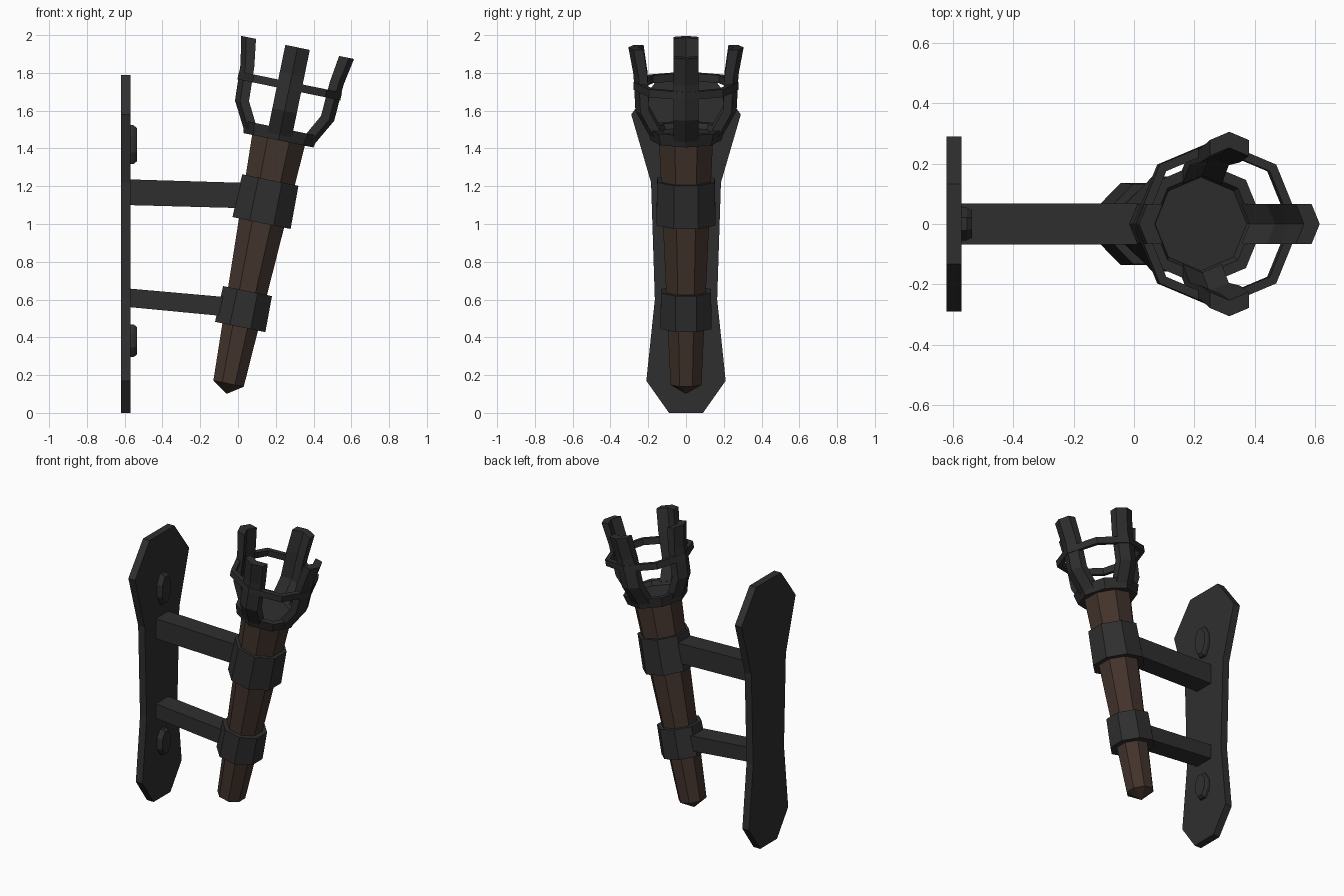
import bpy, bmesh, math
from mathutils import Vector, Matrix

if "Cube" in bpy.data.objects:
    bpy.data.objects.remove(bpy.data.objects["Cube"])


def material(name, rgb):
    m = bpy.data.materials.new(name)
    m.diffuse_color = (*rgb, 1)
    m.use_nodes = True
    m.node_tree.nodes["Principled BSDF"].inputs["Base Color"].default_value = m.diffuse_color
    return m


IRON = material("dark iron", (0.028, 0.028, 0.028))
WOOD = material("dark wood", (0.056, 0.034, 0.025))

# Torch axis: leans away from the wall
TILT = Matrix.Translation((-0.05, 0, 0.155)) @ Matrix.Rotation(math.radians(11.6), 4, 'Y')


def finish(name, bm, mat, matrix=Matrix()):
    bm.transform(matrix)
    bmesh.ops.recalc_face_normals(bm, faces=bm.faces[:])
    me = bpy.data.meshes.new(name)
    bm.to_mesh(me)
    bm.free()
    me.materials.append(mat)
    ob = bpy.data.objects.new(name, me)
    bpy.context.collection.objects.link(ob)
    return ob


def loft(name, rings, mat, matrix=Matrix(), closed=False):
    """Skin a list of equally sized point rings; cap the ends unless closed."""
    bm = bmesh.new()
    vs = [[bm.verts.new(p) for p in ring] for ring in rings]
    n = len(vs[0])
    pairs = list(zip(vs, vs[1:])) + ([(vs[-1], vs[0])] if closed else [])
    for a, b in pairs:
        for i in range(n):
            j = (i + 1) % n
            bm.faces.new((a[i], a[j], b[j], b[i]))
    if not closed:
        bm.faces.new(vs[0])
        bm.faces.new(vs[-1])
    return finish(name, bm, mat, matrix)


def octagon(r, h, offset=0.0):
    return [(r * math.cos(math.tau * i / 8 + offset),
             r * math.sin(math.tau * i / 8 + offset), h) for i in range(8)]


def lathe(name, profile, mat, flat=False, closed=False):
    """Octagonal turning on the torch axis; flat=True gives radii to the flats."""
    k, off = (1 / math.cos(math.pi / 8), math.pi / 8) if flat else (1, 0)
    return loft(name, [octagon(r * k, h, off) for r, h in profile], mat, TILT, closed)


# Wall plate
half = [(0.09, 0), (0.21, 0.17), (0.165, 0.6), (0.185, 1.22), (0.29, 1.58), (0.133, 1.79)]
outline = half + [(-y, z) for y, z in reversed(half)]
loft("wall_plate", [[(x, y, z) for y, z in outline] for x in (-0.62, -0.57)], IRON)

# Elongated bolt heads on the plate
for name, z, rz in (("upper_bolt", 1.42, 0.105), ("lower_bolt", 0.382, 0.088)):
    rings = [[(x, s * 0.055 * c[0], z + s * rz * c[1]) for c in octagon(1.06, 0, math.pi / 8)]
             for x, s in ((-0.575, 1), (-0.553, 1), (-0.535, 0.85))]
    loft(name, rings, IRON)

# Arms from plate to bands: (x, bottom z, top z) at each end
for name, ends in (("upper_arm", ((-0.575, 1.10, 1.236), (0.06, 1.083, 1.217))),
                   ("lower_arm", ((-0.575, 0.56, 0.658), (-0.03, 0.508, 0.61)))):
    loft(name, [[(x, -0.067, a), (x, 0.067, a), (x, 0.067, b), (x, -0.067, b)]
                for x, a, b in ends], IRON)

# Wooden handle with pointed foot, and two iron bands
lathe("handle", [(0.004, -0.053), (0.082, 0.0), (0.143, 1.33)], WOOD, flat=True)
lathe("upper_band", [(0.157, 0.868), (0.152, 1.10)], IRON, flat=True)
lathe("lower_band", [(0.136, 0.306), (0.132, 0.50)], IRON, flat=True)

# Fire basket: collar with floor, hoop, four ridged prongs
lathe("basket_collar", [(0.188, 1.315), (0.206, 1.38), (0.168, 1.38), (0.155, 1.35)], IRON)
lathe("basket_hoop", [(0.278, 1.588), (0.278, 1.63), (0.247, 1.63), (0.247, 1.588)],
      IRON, closed=True)

# outer radius, outer height, inner radius, inner height
prong = [(0.197, 1.345, 0.160, 1.37), (0.268, 1.475, 0.222, 1.487),
         (0.278, 1.67, 0.231, 1.67), (0.305, 1.817, 0.252, 1.817)]
W, RIDGE = 0.066, 0.066 * math.tan(math.pi / 8)
for i, side in enumerate(("outer", "rear", "wall", "front")):
    rings = [[(ro, 0, ho), (ro - RIDGE, W, ho), (ri - RIDGE, W, hi),
              (ri, 0, hi), (ri - RIDGE, -W, hi), (ro - RIDGE, -W, ho)]
             for ro, ho, ri, hi in prong]
    loft(side + "_prong", rings, IRON, TILT @ Matrix.Rotation(i * math.pi / 2, 4, 'Z'))
